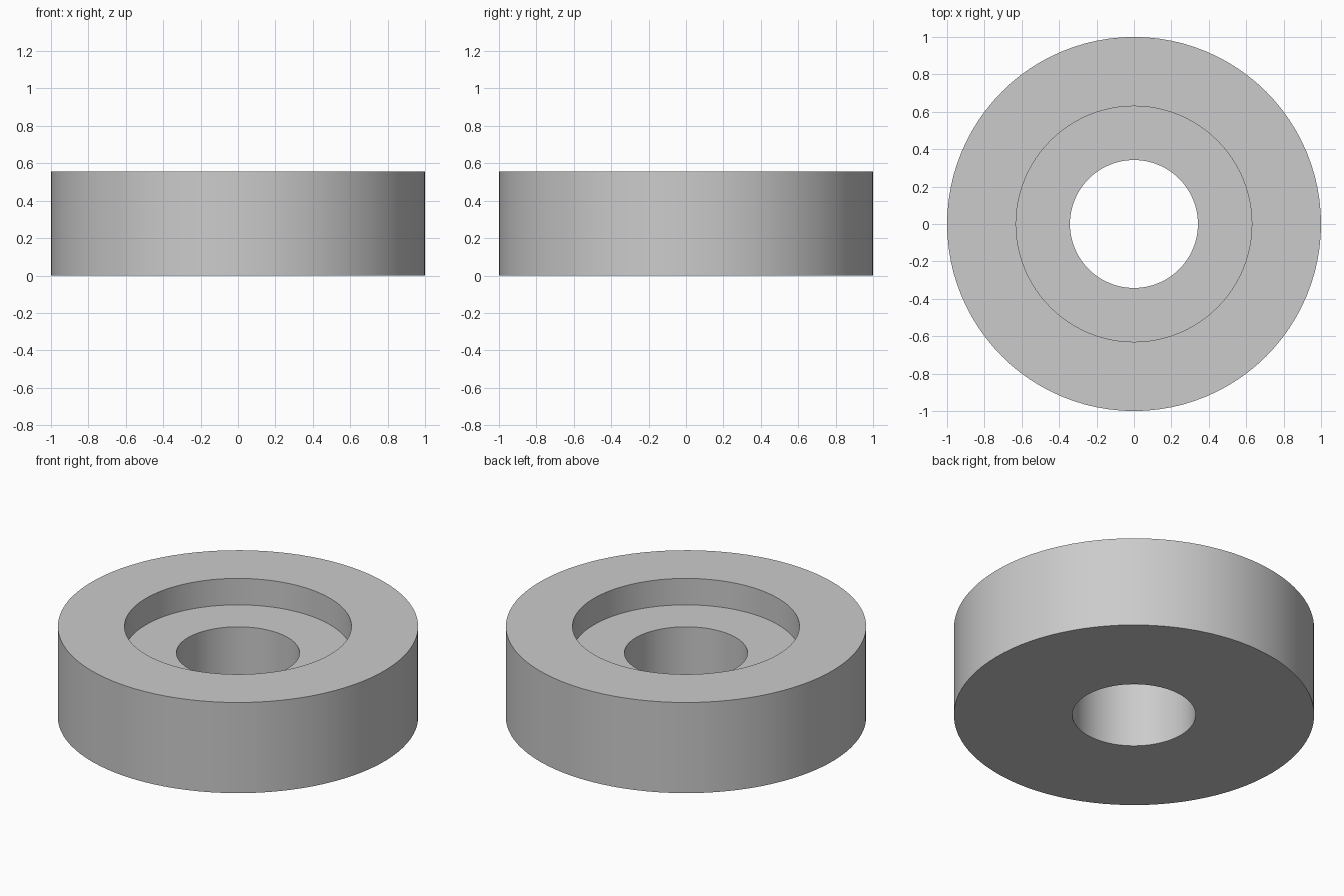
import bpy
import bmesh
import math

# Remove the default cube
cube = bpy.data.objects.get("Cube")
if cube:
    bpy.data.objects.remove(cube, do_unlink=True)

SEGMENTS = 96
OUTER, RECESS, BORE = 1.0, 0.63, 0.342
HEIGHT, FLOOR = 0.555, 0.393

# Plain grey material
grey = bpy.data.materials.new("plain grey")
grey.use_nodes = True
colour = (0.6, 0.6, 0.6, 1.0)
grey.diffuse_color = colour
grey.node_tree.nodes["Principled BSDF"].inputs["Base Color"].default_value = colour

# Closed cross-section (radius, height): outer wall, rim, recess, bore
profile = [(OUTER, 0), (OUTER, HEIGHT), (RECESS, HEIGHT),
           (RECESS, FLOOR), (BORE, FLOOR), (BORE, 0)]

# Spin the cross-section around the vertical axis
bm = bmesh.new()
verts = [bm.verts.new((r, 0, z)) for r, z in profile]
edges = [bm.edges.new((v, verts[(i + 1) % len(verts)])) for i, v in enumerate(verts)]
bmesh.ops.spin(bm, geom=verts + edges, cent=(0, 0, 0), axis=(0, 0, 1),
               angle=math.tau, steps=SEGMENTS, use_merge=True)
bmesh.ops.remove_doubles(bm, verts=bm.verts, dist=0.0001)
bmesh.ops.recalc_face_normals(bm, faces=bm.faces)

mesh = bpy.data.meshes.new("counterbored_ring")
bm.to_mesh(mesh)
bm.free()
mesh.materials.append(grey)
ring = bpy.data.objects.new("counterbored_ring", mesh)
bpy.context.collection.objects.link(ring)

# Smooth walls with crisp rims
bpy.ops.object.select_all(action='DESELECT')
ring.select_set(True)
bpy.context.view_layer.objects.active = ring
bpy.ops.object.shade_smooth_by_angle(angle=math.radians(30))
